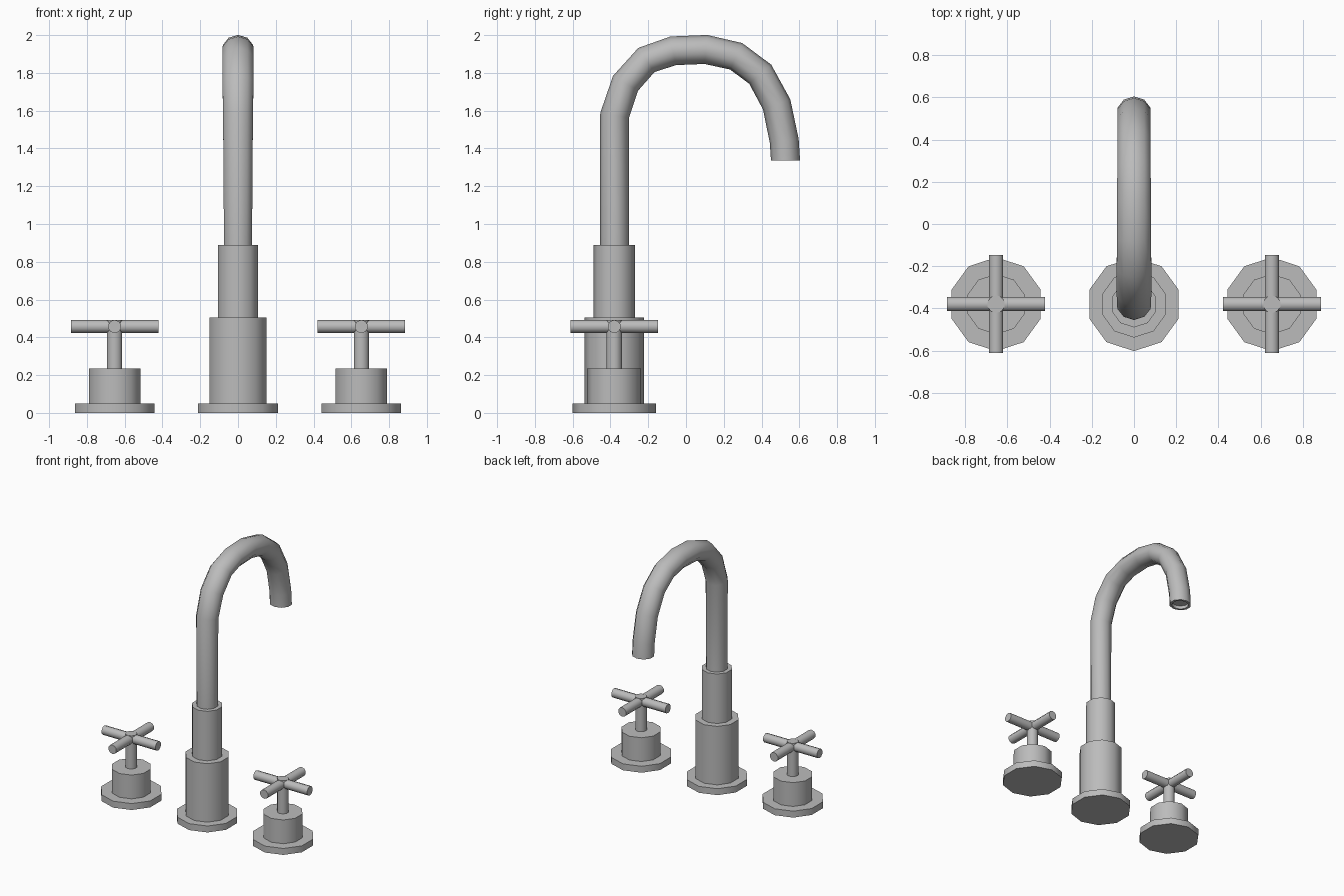
import bpy, bmesh, math
from mathutils import Vector

if "Cube" in bpy.data.objects:
    bpy.data.objects.remove(bpy.data.objects["Cube"])

SIDES = 10
BACK = -0.38      # y of the fittings' axis
HANDLE_X = 0.653

metal = bpy.data.materials.new("grey metal")
metal.diffuse_color = (0.5, 0.5, 0.5, 1)
metal.use_nodes = True
metal.node_tree.nodes["Principled BSDF"].inputs["Base Color"].default_value = metal.diffuse_color


def ring(center, u, v):
    """Ten points round a center, with a corner on the v axis."""
    pts = []
    for i in range(SIDES):
        a = 2 * math.pi * i / SIDES
        pts.append(center + u * math.sin(a) + v * math.cos(a))
    return pts


def loft(name, rings):
    """Skin a list of rings and cap both ends."""
    bm = bmesh.new()
    loops = [[bm.verts.new(p) for p in r] for r in rings]
    for a, b in zip(loops, loops[1:]):
        for i in range(SIDES):
            j = (i + 1) % SIDES
            bm.faces.new((a[i], a[j], b[j], b[i]))
    bm.faces.new(loops[0])
    bm.faces.new(loops[-1])
    bmesh.ops.recalc_face_normals(bm, faces=bm.faces)
    mesh = bpy.data.meshes.new(name)
    bm.to_mesh(mesh)
    bm.free()
    mesh.materials.append(metal)
    obj = bpy.data.objects.new(name, mesh)
    bpy.context.collection.objects.link(obj)
    bpy.ops.object.select_all(action='DESELECT')
    obj.select_set(True)
    bpy.context.view_layer.objects.active = obj
    bpy.ops.object.shade_smooth_by_angle(angle=math.radians(40))
    return obj


X, Y, Z = Vector((1, 0, 0)), Vector((0, 1, 0)), Vector((0, 0, 1))


def lathe(name, x, profile):
    """Upright stepped body from (radius, height) pairs."""
    return loft(name, [ring(Vector((x, BACK, z)), X * r, Y * r) for r, z in profile])


def bar(name, center, axis, side, half, r):
    return loft(name, [ring(center + axis * s * half, side * r, Z * r) for s in (-1, 1)])


# Spout pedestal: flange, wide sleeve, narrow sleeve
lathe("spout_pedestal", 0, [(0.222, 0), (0.222, 0.05), (0.158, 0.05), (0.158, 0.505),
                            (0.11, 0.505), (0.11, 0.89), (0.06, 0.89)])

# Gooseneck spout: (y, z, half width in x)
path = [(-0.378, 0.88, 0.074), (-0.378, 1.575, 0.079), (-0.32, 1.745, 0.082),
        (-0.21, 1.868, 0.082), (-0.068, 1.917, 0.081), (0.105, 1.924, 0.080),
        (0.265, 1.888, 0.079), (0.393, 1.793, 0.078), (0.48, 1.633, 0.078),
        (0.52, 1.44, 0.078), (0.527, 1.335, 0.078)]
pts = [Vector((0, y, z)) for y, z, w in path]
rings = []
for k, p in enumerate(pts):
    if k in (0, len(pts) - 1):
        t = Z if k == 0 else -Z
    else:
        t = ((p - pts[k - 1]).normalized() + (pts[k + 1] - p).normalized()).normalized()
    rings.append(ring(p, X * path[k][2] / math.cos(math.pi / SIDES), t.cross(X) * 0.077))
# Recessed outlet
for dz in (0, 0.025):
    rings.append(ring(pts[-1] + Z * dz, X * 0.063, -Y * 0.06))
loft("spout", rings)

# Two cross handles
for label, s in (("left", -1), ("right", 1)):
    x = s * HANDLE_X
    lathe(label + "_handle_base", x, [(0.222, 0), (0.222, 0.05), (0.143, 0.05), (0.143, 0.235),
                                      (0.042, 0.235), (0.042, 0.493)])
    hub = Vector((x, BACK, 0.457))
    bar(label + "_crossbar_wide", hub, X, Y, 0.232, 0.035)
    bar(label + "_crossbar_deep", hub, Y, X, 0.232, 0.035)
